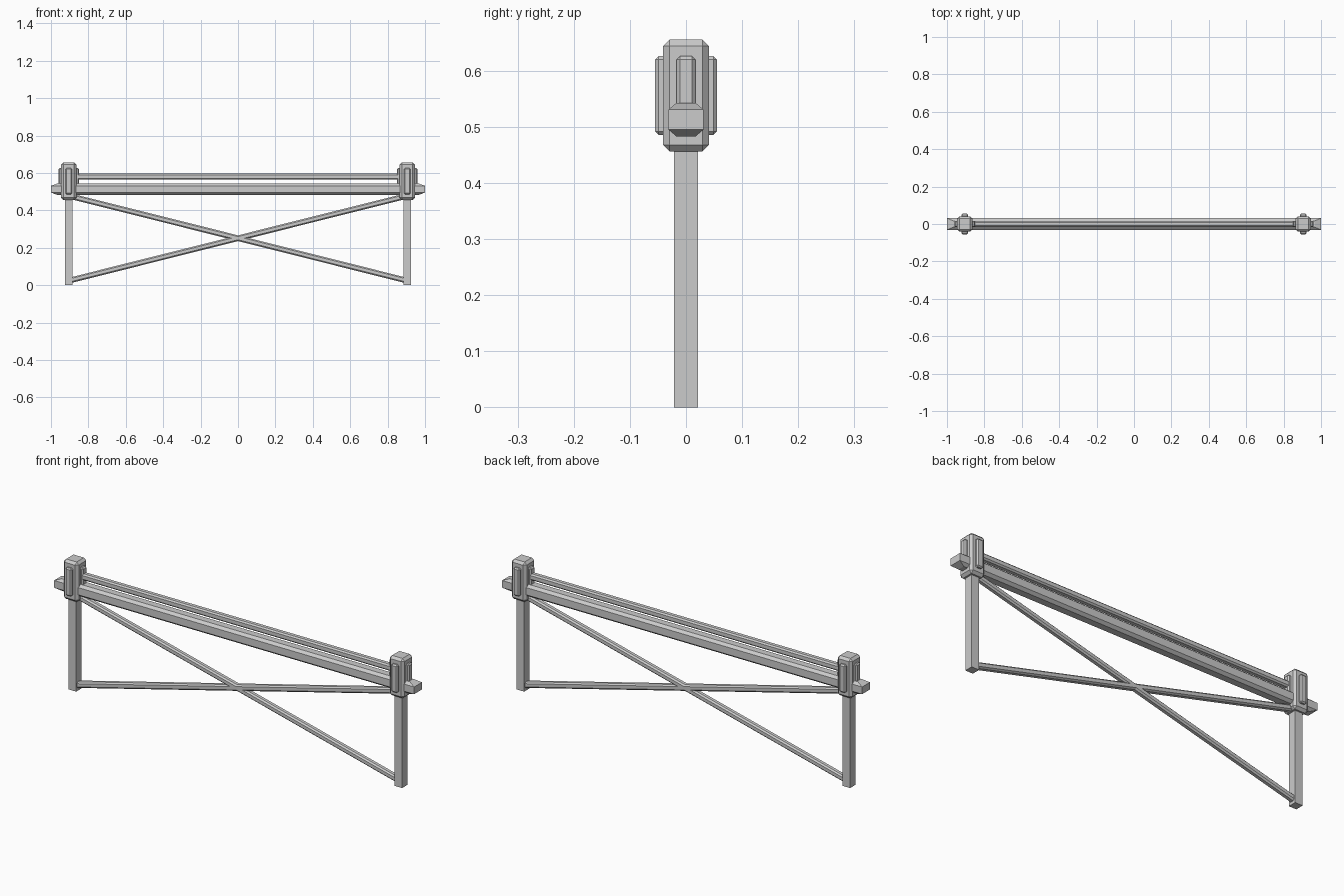
import bpy, bmesh, math
from mathutils import Matrix, Vector

if "Cube" in bpy.data.objects:
    bpy.data.objects.remove(bpy.data.objects["Cube"])


def finish(name, bm):
    bmesh.ops.recalc_face_normals(bm, faces=bm.faces)
    me = bpy.data.meshes.new(name)
    bm.to_mesh(me)
    bm.free()
    ob = bpy.data.objects.new(name, me)
    bpy.context.collection.objects.link(ob)
    return ob


def box(name, center, size, bevel=0.0):
    bm = bmesh.new()
    bmesh.ops.create_cube(bm, size=1)
    bmesh.ops.scale(bm, vec=size, verts=bm.verts)
    if bevel:
        bmesh.ops.bevel(bm, geom=bm.edges[:], offset=bevel, segments=1,
                        profile=0.5, affect='EDGES')
    bmesh.ops.translate(bm, vec=center, verts=bm.verts)
    return finish(name, bm)


def octagon(w, h, cw, ch):
    # half width, half height and chamfer amounts
    return [(w, -h + ch), (w, h - ch), (w - cw, h), (-w + cw, h),
            (-w, h - ch), (-w, -h + ch), (-w + cw, -h), (w - cw, -h)]


def loft(name, sections):
    # bridge same-length (x, yz profile, z offset) sections along x
    bm = bmesh.new()
    rings = [[bm.verts.new((x, y, z + dz)) for y, z in prof] for x, prof, dz in sections]
    for a, b in zip(rings, rings[1:]):
        for i in range(len(a)):
            j = (i + 1) % len(a)
            bm.faces.new((a[i], a[j], b[j], b[i]))
    bm.faces.new(rings[0])
    bm.faces.new(rings[-1])
    bmesh.ops.remove_doubles(bm, verts=bm.verts, dist=1e-5)
    return finish(name, bm)


def bar(name, start, end, prof):
    a, b = Vector(start), Vector(end)
    d = b - a
    ob = loft(name, [(-d.length / 2, prof, 0), (d.length / 2, prof, 0)])
    tilt = Matrix.Rotation(-math.atan2(d.z, d.x), 4, 'Y')
    ob.data.transform(Matrix.Translation((a + b) / 2) @ tilt)
    return ob


# end posts with chamfered heads and raised panels on all four sides
for side, sx in (("left", -1), ("right", 1)):
    x = 0.905 * sx
    box(side + "_post", (x, 0, 0.235), (0.042, 0.042, 0.47))
    box(side + "_post_head", (x, 0, 0.556), (0.082, 0.082, 0.2), 0.012)
    box(side + "_panel_front_back", (x, 0, 0.556), (0.034, 0.11, 0.14), 0.006)
    box(side + "_panel_sides", (x, 0, 0.556), (0.11, 0.034, 0.14), 0.006)

# main beam: octagonal section, wedge-cut ends
oct_prof = octagon(0.031, 0.03, 0.014, 0.012)
end_prof = [(y, max(-0.018, min(0.018, z))) if abs(y) > 0.03
            else (math.copysign(0.031, y), math.copysign(0.018, z)) for y, z in oct_prof]
loft("main_beam", [(-1, end_prof, 0.513), (-0.967, oct_prof, 0.513),
                   (0.967, oct_prof, 0.513), (1, end_prof, 0.513)])

# thin upper rail and crossed braces
thin = octagon(0.016, 0.016, 0.007, 0.007)
bar("upper_rail", (-0.9, 0, 0.58), (0.9, 0, 0.58), thin)
for side, sx in (("rising", 1), ("falling", -1)):
    lo, hi = (-0.905 * sx, 0, 0.024), (0.905 * sx, 0, 0.478)
    a, b = (lo, hi) if sx > 0 else (hi, lo)
    bar(side + "_brace", a, b, octagon(0.015, 0.015, 0.007, 0.007))
